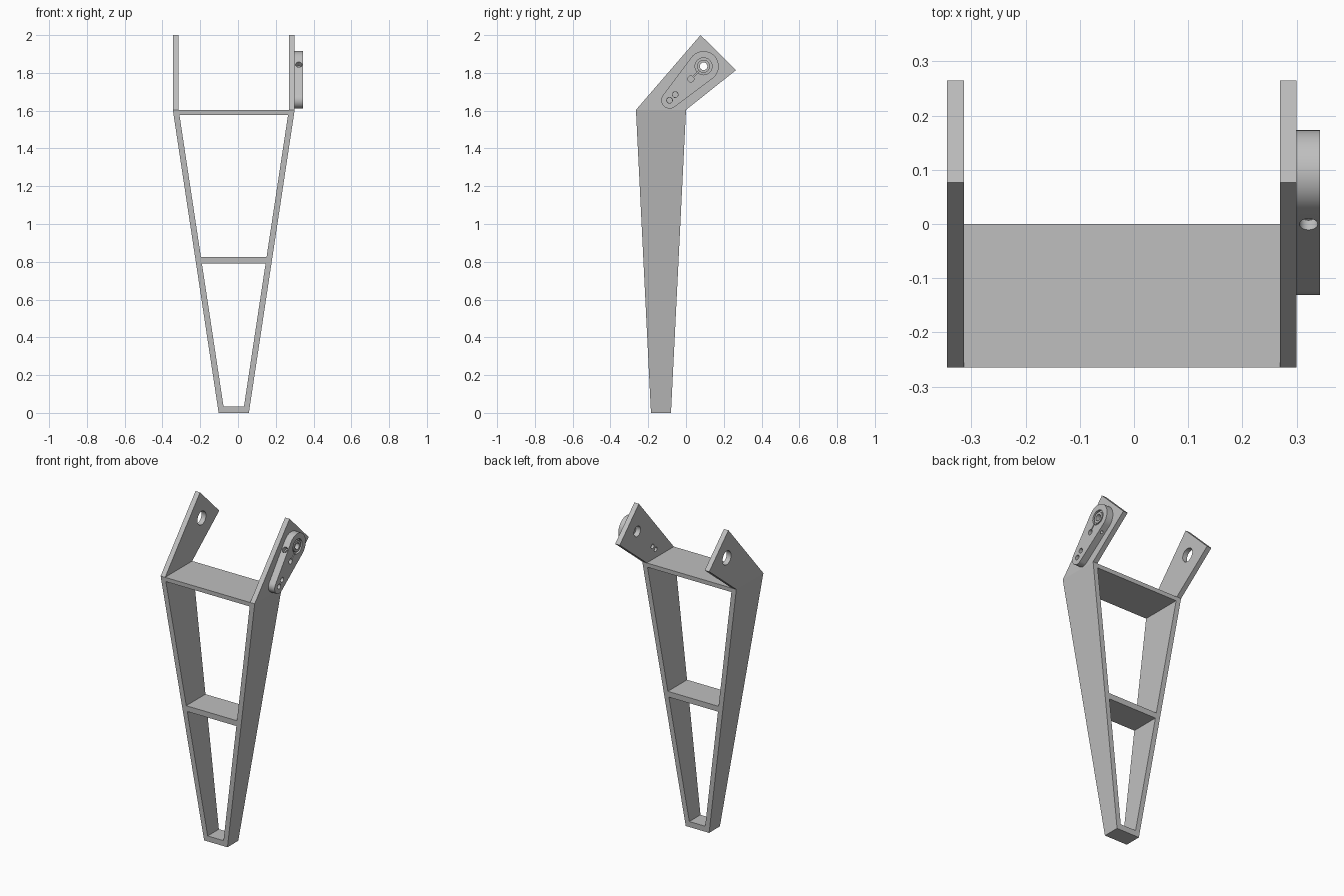
import bpy, bmesh
from math import sin, cos, pi, atan2, acos
from mathutils import Vector, Matrix

if "Cube" in bpy.data.objects:
    bpy.data.objects.remove(bpy.data.objects["Cube"])

grey = bpy.data.materials.new("plain grey")
grey.use_nodes = True
COLOUR = (0.52, 0.52, 0.52, 1)
grey.diffuse_color = COLOUR
grey.node_tree.nodes["Principled BSDF"].inputs["Base Color"].default_value = COLOUR

CX = -0.0225        # centre line of the frame
H = 1.604           # height of the frame
T = 0.031           # plate thickness
PIVOT = (0.093, 1.835)
TIP = (-0.087, 1.655)


def loft(name, first, second):
    """Solid between two matching outlines of points."""
    bm = bmesh.new()
    a = [bm.verts.new(p) for p in first]
    b = [bm.verts.new(p) for p in second]
    bm.faces.new(a)
    bm.faces.new(b[::-1])
    for i in range(len(a)):
        j = (i + 1) % len(a)
        bm.faces.new((a[i], b[i], b[j], a[j]))
    bmesh.ops.recalc_face_normals(bm, faces=bm.faces)
    me = bpy.data.meshes.new(name)
    bm.to_mesh(me)
    bm.free()
    me.materials.append(grey)
    ob = bpy.data.objects.new(name, me)
    bpy.context.collection.objects.link(ob)
    return ob


def plate(name, outline, x0, x1):
    """Extrude a y-z outline along x."""
    return loft(name, [(x0, y, z) for y, z in outline], [(x1, y, z) for y, z in outline])


def disc(centre, r, n=32):
    return [(centre[0] + r * cos(2 * pi * i / n), centre[1] + r * sin(2 * pi * i / n))
            for i in range(n)]


def cut(target, cutters):
    """Subtract the cutters from the target, then discard them."""
    for c in cutters:
        c.hide_render = True
        m = target.modifiers.new("cut", "BOOLEAN")
        m.operation, m.solver, m.object = "DIFFERENCE", "EXACT", c
    bpy.context.view_layer.update()
    dg = bpy.context.evaluated_depsgraph_get()
    me = bpy.data.meshes.new_from_object(target.evaluated_get(dg))
    target.modifiers.clear()
    target.data = me
    for c in cutters:
        bpy.data.objects.remove(c)


def smooth(ob):
    bpy.ops.object.select_all(action="DESELECT")
    ob.select_set(True)
    bpy.context.view_layer.objects.active = ob
    bpy.ops.object.shade_smooth_by_angle(angle=0.6)


# Tapered frame: width and depth both grow with height
def half_width(z):
    return 0.08 + (0.3225 - 0.08) * z / H


def depth(z, side):
    return -0.1325 + side * (0.053 + (0.1325 - 0.053) * z / H)


def frame_part(name, outline):
    loft(name, [(CX + x, depth(z, -1), z) for x, z in outline],
         [(CX + x, depth(z, 1), z) for x, z in outline])


for name, s in (("left", 1), ("right", -1)):
    w0, w1 = half_width(0), half_width(H)
    frame_part(name + "_leg_rail",
               [(s * w0, 0), (s * w1, H), (s * (w1 - T), H), (s * (w0 - T), 0)])

for name, z0, z1 in (("foot_bar", 0, 0.035), ("middle_bar", 0.79, 0.825), ("top_bar", 1.578, H)):
    a, b = half_width(z0) - T, half_width(z1) - T
    frame_part(name, [(-a, z0), (a, z0), (b, z1), (-b, z1)])

# Leaning hip plates above the frame
HIP = [(-0.265, H), (0.0, H), (0.265, 1.815), (0.077, 2.0)]
along = Vector((PIVOT[0] - TIP[0], PIVOT[1] - TIP[1]))
SCREWS = [TIP, (TIP[0] + 0.03, TIP[1] + 0.03)]

right_hip = plate("right_hip_plate", HIP, CX - 0.3225, CX - 0.3225 + T)
cut(right_hip, [plate("hole", disc(PIVOT, 0.042), -0.5, 0)])
left_hip = plate("left_hip_plate", HIP, 0.3 - T, 0.3)
cut(left_hip, [plate("hole", disc(PIVOT, 0.032), 0, 0.5)]
    + [plate("hole", disc(c, 0.014), 0, 0.5) for c in SCREWS])
smooth(right_hip)
smooth(left_hip)

# Servo horn: outline is the hull of the hub circle and the tip circle
R, r = 0.08, 0.044
base = atan2(along.y, along.x)
spread = acos((R - r) / along.length)


def arc(c, rad, start, end, n):
    return [(c[0] + rad * cos(start + (end - start) * i / n),
             c[1] + rad * sin(start + (end - start) * i / n)) for i in range(n + 1)]


lean = pi - spread
outline = (arc(PIVOT, R, base - lean, base + lean, 40)
           + arc(TIP, r, base + lean, base + 2 * pi - lean, 24))
horn = plate("servo_horn", outline, 0.3, 0.343)

d = along.normalized()
side = Vector((-d.y, d.x))
slit_end = Vector(PIVOT) - d * 0.095
p, q = slit_end, Vector(PIVOT)
slit = [tuple(v) for v in (p + side * 0.003, q + side * 0.003, q - side * 0.003, p - side * 0.003)]

# Clamp screw pocket sunk into the front flank beside the hub
pocket = slit_end + d * 0.035


def cross_hole(rad, start, end):
    """Round cutter running across the horn."""
    ends = []
    for t in (start, end):
        c = pocket + side * t
        ends.append([(0.322 + rad * u, c.x + d.x * rad * v, c.y + d.y * rad * v)
                     for u, v in disc((0, 0), 1, 24)])
    return loft("clamp_cutter", *ends)


cut(horn, [plate("bore", disc(PIVOT, 0.02), 0.2, 0.5),
           plate("counterbore", disc(PIVOT, 0.045), 0.33, 0.5),
           plate("slit", slit, 0.2, 0.5),
           plate("relief", disc(slit_end, 0.016), 0.2, 0.5),
           cross_hole(0.009, -0.2, 0.2),
           cross_hole(0.017, 0.045, 0.2)]
    + [plate("hole", disc(c, 0.015), 0.2, 0.5) for c in SCREWS])
smooth(horn)

# Thin sleeve standing inside the hub
sleeve = plate("hub_sleeve", disc(PIVOT, 0.034), 0.3, 0.341)
cut(sleeve, [plate("bore", disc(PIVOT, 0.02), 0.2, 0.5)])
smooth(sleeve)
